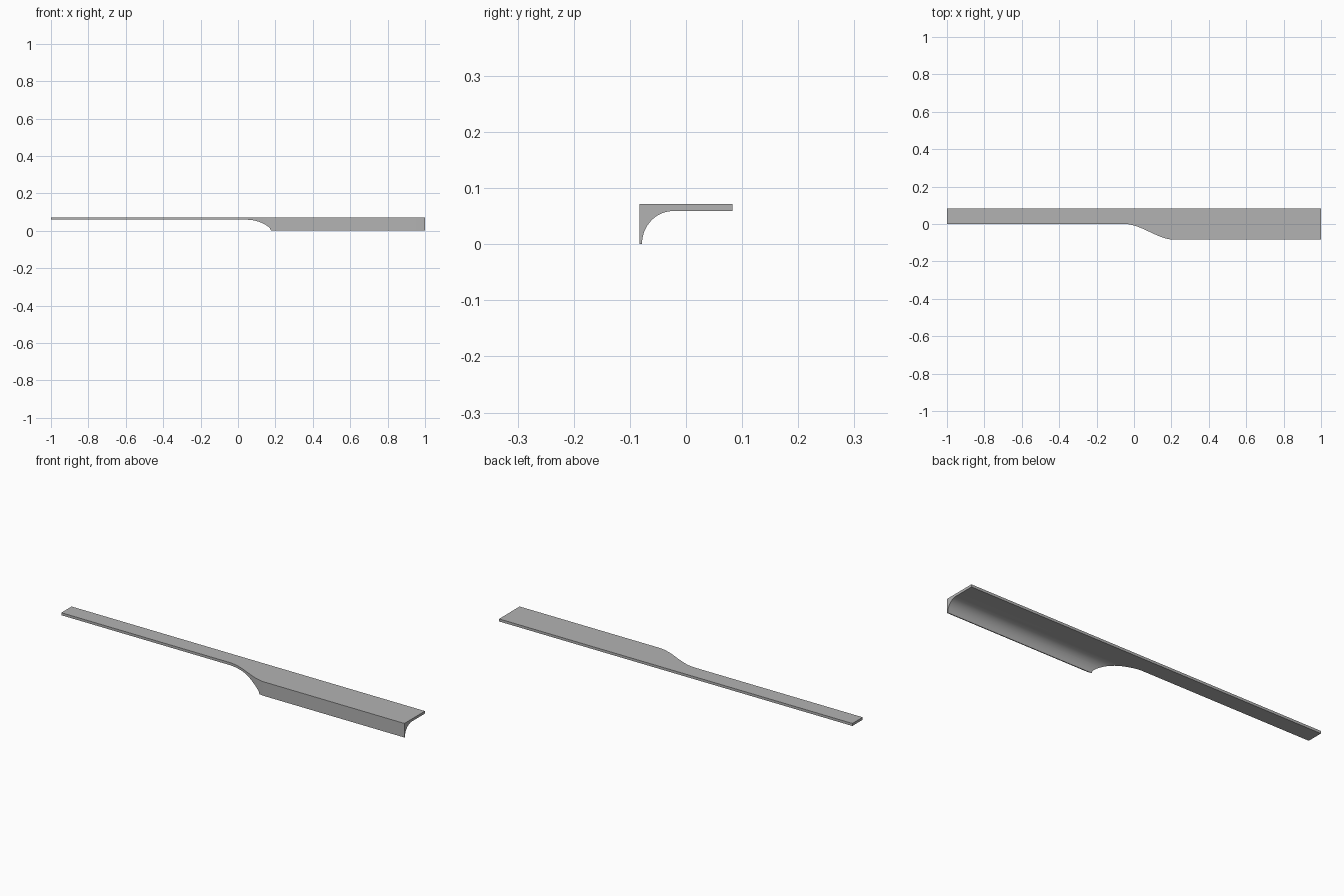
import bpy, bmesh, math

cube = bpy.data.objects.get("Cube")
if cube:
    bpy.data.objects.remove(cube, do_unlink=True)

FRONT, BACK, TOP, UNDER = -0.083, 0.083, 0.072, 0.059


def material(name, rgb):
    mat = bpy.data.materials.new(name)
    mat.use_nodes = True
    mat.diffuse_color = (*rgb, 1)
    mat.node_tree.nodes["Principled BSDF"].inputs["Base Color"].default_value = (*rgb, 1)
    return mat


def prism(name, outline, offset):
    """Extrude a closed outline of 3D points along an offset."""
    bm = bmesh.new()
    face = bm.faces.new([bm.verts.new(p) for p in outline])
    moved = bmesh.ops.extrude_face_region(bm, geom=[face])["geom"]
    bmesh.ops.translate(bm, vec=offset,
                        verts=[v for v in moved if isinstance(v, bmesh.types.BMVert)])
    bmesh.ops.recalc_face_normals(bm, faces=bm.faces)
    mesh = bpy.data.meshes.new(name)
    bm.to_mesh(mesh)
    bm.free()
    obj = bpy.data.objects.new(name, mesh)
    bpy.context.collection.objects.link(obj)
    return obj


# Angled section with a concave fillet under the top plate
section = [(FRONT, 0), (FRONT, TOP), (BACK, TOP), (BACK, UNDER)]
for i in range(17):
    a = math.pi / 2 * (1 + i / 16)
    section.append((-0.023 + 0.0555 * math.cos(a), UNDER * math.sin(a)))
handle = prism("edge_pull_handle", [(-1, y, z) for y, z in section], (2, 0, 0))
handle.data.materials.append(material("grey metal", (0.45, 0.45, 0.45)))

# S-shaped sweep that narrows the left half to a flat strip
cut = [(-1.1, -0.2), (-1.1, 0)]
for i in range(25):
    t = i / 24
    cut.append((-0.05 + 0.265 * t, -0.0835 * t * t * (3 - 2 * t)))
cut.append((0.215, -0.2))
cutter = prism("sweep_cutter", [(x, y, -0.1) for x, y in cut], (0, 0, 0.3))
cutter.hide_render = True

boolean = handle.modifiers.new("sweep", "BOOLEAN")
boolean.operation = "DIFFERENCE"
boolean.solver = "EXACT"
boolean.object = cutter

bpy.ops.object.select_all(action="DESELECT")
handle.select_set(True)
bpy.context.view_layer.objects.active = handle
bpy.ops.object.modifier_apply(modifier=boolean.name)
bpy.data.objects.remove(cutter, do_unlink=True)
bpy.ops.object.shade_smooth_by_angle(angle=math.radians(30))
